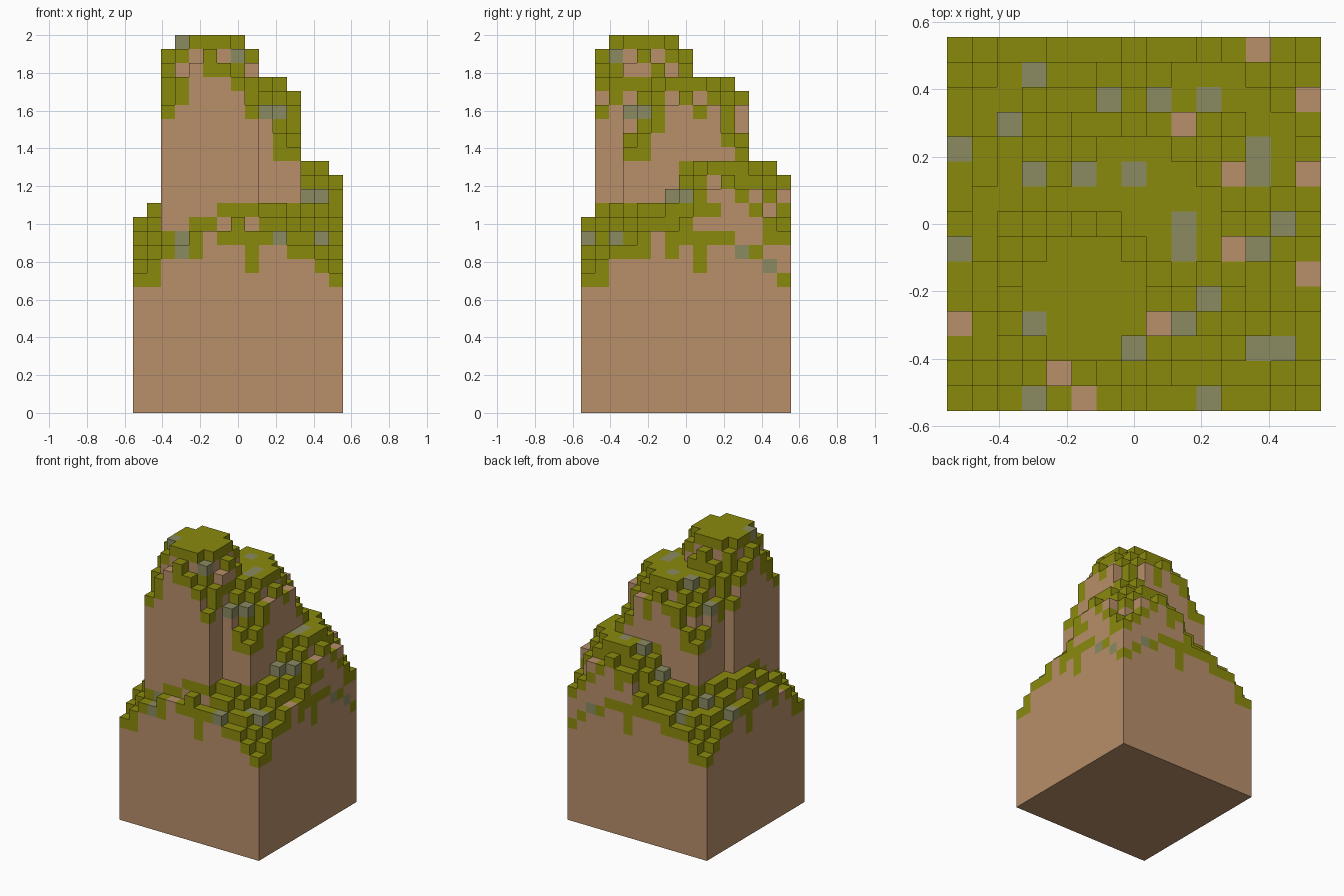
import bpy, bmesh, math, random

if "Cube" in bpy.data.objects:
    bpy.data.objects.remove(bpy.data.objects["Cube"])

random.seed(4)
V = 2 / 27            # edge of one block
N = 15                # blocks along each side

# name, centre column (i, j), half width, top level
MASSES = [("base_hill", 7, 7, 7, 15), ("low_peak", 10, 10, 4, 18),
          ("middle_peak", 7, 7, 4, 24), ("tall_peak", 5, 4, 3, 27)]

# moss depth along the outer walls of the base
RIM = [1, 2, 1, 1, 2, 0, 1, 2, 3, 1, 1, 1, 1, 1, 1]

# columns capped with bare earth or stone
EARTH_CAPS = {(12, 14), (14, 12), (9, 11), (11, 9), (14, 9), (11, 6),
              (14, 5), (0, 3), (8, 3), (4, 1), (5, 0)}
STONE_CAPS = {(3, 13), (6, 12), (8, 12), (10, 12), (2, 11), (0, 10),
              (12, 9), (12, 10), (3, 9), (5, 9), (7, 9), (13, 7),
              (9, 6), (9, 7), (0, 6), (12, 6), (3, 3), (9, 3),
              (10, 4), (7, 2), (12, 2), (13, 2), (3, 0), (10, 0)}


def flat(name, rgb):
    m = bpy.data.materials.new(name)
    m.diffuse_color = (*rgb, 1)
    m.use_nodes = True
    m.node_tree.nodes["Principled BSDF"].inputs["Base Color"].default_value = m.diffuse_color
    return m


EARTH, MOSS, STONE = 0, 1, 2
MATERIALS = [flat("earth_tan", (0.479, 0.275, 0.144)),
             flat("moss_olive", (0.254, 0.254, 0.004)),
             flat("stone_grey", (0.258, 0.258, 0.122))]


def mass_top(mass, i, j):
    """Level of a rounded block dome at a column, 0 outside it."""
    _, ci, cj, r, top = mass
    if max(abs(i - ci), abs(j - cj)) > r:
        return 0
    u = ((i - ci) ** 2 + (j - cj) ** 2) / r ** 2
    return top - max(0, math.ceil(4 * u - 3.05))


# Column heights, owners and block colours
height, owner, colour = {}, {}, {}
for i in range(N):
    for j in range(N):
        tops = [mass_top(m, i, j) for m in MASSES]
        h = max(tops)
        height[i, j], owner[i, j] = h, tops.index(h)
        col = [EARTH] * h
        for n, t in enumerate(tops):
            depth = random.choice([1, 1, 2])
            if n == 0 and j in (0, N - 1):
                depth = RIM[i]
            elif n == 0 and i in (0, N - 1):
                depth = RIM[j]
            for k in range(max(0, t - depth), t):
                col[k] = STONE if random.random() < 0.04 else MOSS
        col[-1] = MOSS
        if (i, j) in EARTH_CAPS:
            col[-1] = EARTH
        elif (i, j) in STONE_CAPS:
            col[-1] = STONE
        colour[i, j] = col


def add_quad(bm, pts, mat):
    f = bm.faces.new([bm.verts.new(((x - N / 2) * V, (y - N / 2) * V, z * V))
                      for x, y, z in pts])
    f.material_index = mat


# Wall directions: neighbour step and the two bottom corners
WALLS = [((0, -1), (0, 0), (1, 0)), ((1, 0), (1, 0), (1, 1)),
         ((0, 1), (1, 1), (0, 1)), ((-1, 0), (0, 1), (0, 0))]

# One object per mass, showing only the exposed faces
for n, mass in enumerate(MASSES):
    bm = bmesh.new()
    for (i, j), h in height.items():
        if owner[i, j] != n:
            continue
        col = colour[i, j]
        add_quad(bm, [(i, j, h), (i + 1, j, h), (i + 1, j + 1, h), (i, j + 1, h)], col[-1])
        for (di, dj), a, b in WALLS:
            k = height.get((i + di, j + dj), 0)
            while k < h:                       # one face per run of equal colour
                top = k + 1
                while top < h and col[top] == col[k]:
                    top += 1
                ax, ay, bx, by = i + a[0], j + a[1], i + b[0], j + b[1]
                add_quad(bm, [(ax, ay, k), (bx, by, k), (bx, by, top), (ax, ay, top)], col[k])
                k = top
    if n == 0:                                 # underside
        add_quad(bm, [(0, 0, 0), (0, N, 0), (N, N, 0), (N, 0, 0)], EARTH)
    bmesh.ops.remove_doubles(bm, verts=bm.verts, dist=0.001)
    me = bpy.data.meshes.new(mass[0])
    bm.to_mesh(me)
    bm.free()
    for m in MATERIALS:
        me.materials.append(m)
    bpy.context.collection.objects.link(bpy.data.objects.new(mass[0], me))
